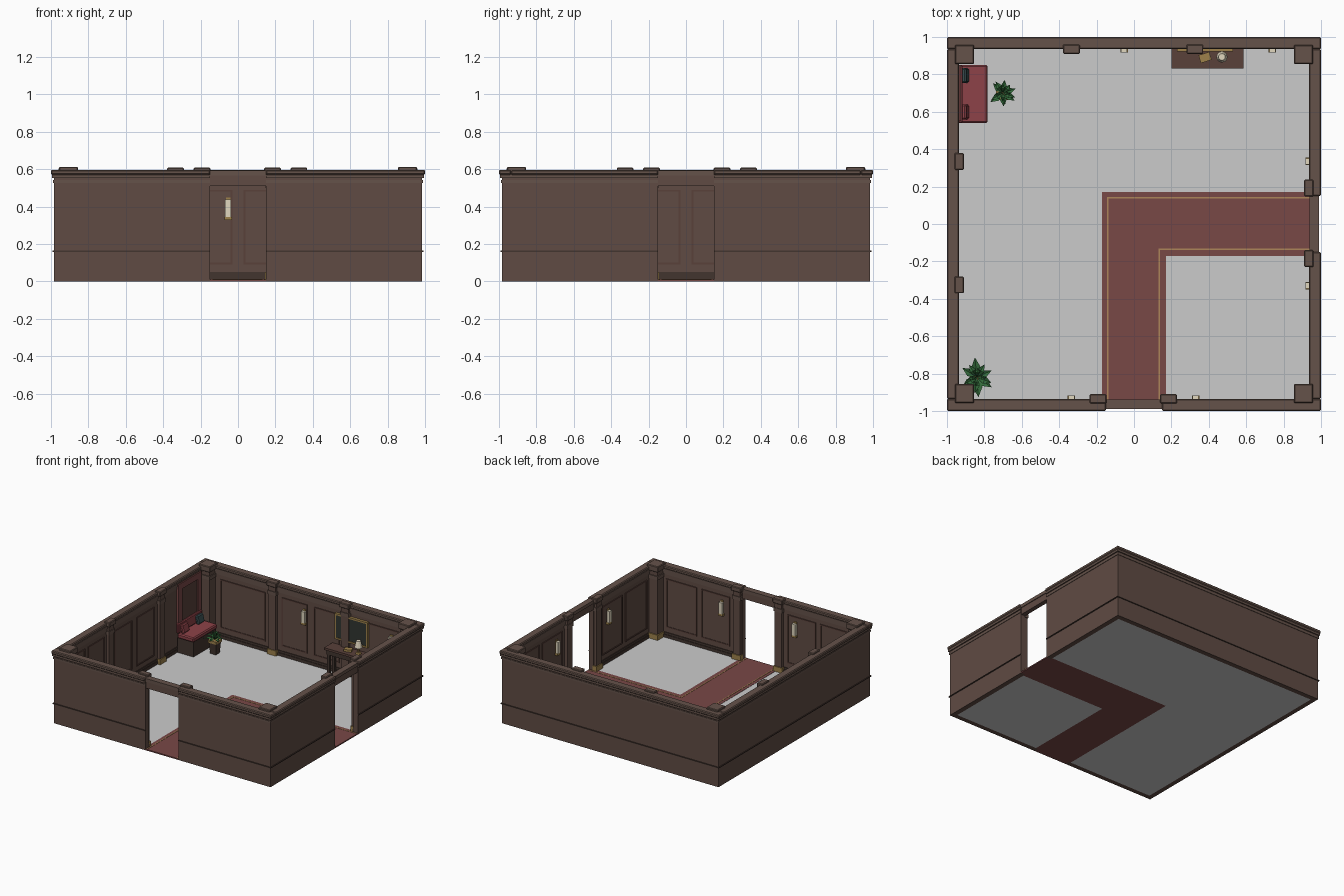
import bpy, bmesh, math, random
from mathutils import Matrix, Vector

if "Cube" in bpy.data.objects:
    bpy.data.objects.remove(bpy.data.objects["Cube"])
random.seed(4)

def material(name, *rgb):
    m = bpy.data.materials.new(name)
    m.diffuse_color = (*rgb, 1)
    m.use_nodes = True
    m.node_tree.nodes["Principled BSDF"].inputs["Base Color"].default_value = m.diffuse_color
    return m

WOOD = material("wood", .115, .070, .057)
TRIM = material("trim", .130, .085, .068)
DARK = material("dark_wood", .055, .035, .028)
PANEL = material("panel", .10, .052, .042)
GOLD = material("gold", .34, .22, .07)
CARPET = material("carpet", .19, .065, .062)
EDGE = material("carpet_edge", .42, .24, .10)
RED = material("red_cloth", .27, .055, .065)
TEAL = material("teal_cloth", .04, .075, .08)
CANVAS = material("canvas", .03, .035, .03)
CREAM = material("cream", .75, .68, .52)
LEAF = material("leaf", .035, .15, .045)

def finish(name, bm, mat, bevel=0):
    bmesh.ops.recalc_face_normals(bm, faces=bm.faces)
    me = bpy.data.meshes.new(name)
    bm.to_mesh(me)
    bm.free()
    ob = bpy.data.objects.new(name, me)
    bpy.context.collection.objects.link(ob)
    if mat:
        me.materials.append(mat)
    if bevel:
        b = ob.modifiers.new("bevel", 'BEVEL')
        b.width, b.segments = bevel, 1
    return ob

def boxes(name, spans, mat, bevel=0):
    # each span is x0, x1, y0, y1, z0, z1
    bm = bmesh.new()
    for x0, x1, y0, y1, z0, z1 in spans:
        m = Matrix.Translation(((x0+x1)/2, (y0+y1)/2, (z0+z1)/2)) @ Matrix.Diagonal((abs(x1-x0), abs(y1-y0), z1-z0, 1))
        bmesh.ops.create_cube(bm, size=1, matrix=m)
    return finish(name, bm, mat, bevel)

def cone(name, x, y, z0, z1, r0, r1, mat, sides=12, turn=0):
    bm = bmesh.new()
    bmesh.ops.create_cone(bm, cap_ends=True, segments=sides, radius1=r0, radius2=r1, depth=z1-z0,
                          matrix=Matrix.Translation((x, y, (z0+z1)/2)) @ Matrix.Rotation(turn, 4, 'Z'))
    return finish(name, bm, mat)

def on(side, u0, u1, d0, d1, z0, z1):
    # u runs along the wall, d is the distance out from the centre
    s = -1 if side in ("front", "left") else 1
    if side in ("front", "back"):
        return (u0, u1, s*d0, s*d1, z0, z1)
    return (s*d0, s*d1, u0, u1, z0, z1)

DOOR = .15
SIDES = {"front": True, "right": True, "back": False, "left": False}

def run(side, d0, d1, z0, z1, gap=True):
    e = d1 if side in ("front", "back") else d0
    if SIDES[side] and gap:
        return [on(side, -e, -DOOR, d0, d1, z0, z1), on(side, DOOR, e, d0, d1, z0, z1)]
    return [on(side, -e, e, d0, d1, z0, z1)]

# floor and L-shaped carpet
boxes("floor", [(-.945, -.17, -.945, .945, 0, .008), (-.17, .945, .17, .945, 0, .008),
                (.17, .945, -.945, -.17, 0, .008)], None)
boxes("carpet", [(-.17, .17, -.945, .17, 0, .01), (.17, .945, -.17, .17, 0, .01),
                 (-DOOR, DOOR, -.985, -.945, 0, .01), (.945, .985, -DOOR, DOOR, 0, .01)], CARPET)
boxes("carpet_stripe", [(-.145, -.137, -.98, .145, .008, .012), (-.137, .98, .137, .145, .008, .012),
                        (.132, .14, -.98, -.132, .008, .012), (.14, .98, -.14, -.132, .008, .012)], EDGE)

# walls with skirting, rails, crown and door heads
for s, door in SIDES.items():
    boxes(s+"_wall", run(s, .945, .985, 0, .572), WOOD)
    boxes(s+"_outer_rail", run(s, .983, .992, .158, .165), DARK)
    boxes(s+"_outer_crown", run(s, .983, .989, .527, .543) + run(s, .983, .994, .553, .572), TRIM)
    boxes(s+"_wall_cap", run(s, .935, 1.0, .57, .597), TRIM, .006)
    boxes(s+"_inner_crown", run(s, .935, .947, .548, .572) + run(s, .94, .946, .525, .548), TRIM)
    boxes(s+"_skirting", run(s, .936, .947, .006, .032) + run(s, .94, .946, .032, .05), DARK)
    if door:
        boxes(s+"_door_head", [on(s, -DOOR, DOOR, .945, .982, .51, .565)], WOOD)
        boxes(s+"_door_head_cap", [on(s, -DOOR, DOOR, .938, .988, .565, .592)], TRIM)

# pilasters
spots = {"front": (-.192, .185), "right": (-.185, .192), "back": (-.335, .325), "left": (-.325, .335)}
for s, us in spots.items():
    boxes(s+"_pilaster_shaft", [on(s, u-.033, u+.033, .921, .95, .01, .575) for u in us], WOOD)
    boxes(s+"_pilaster_collar", [on(s, u-.039, u+.039, .916, .95, .50, .53) for u in us], TRIM)
    boxes(s+"_pilaster_cap", [on(s, u-.045, u+.045, .91, .96, .568, .608) for u in us], TRIM, .005)
    boxes(s+"_pilaster_base", [on(s, u-.04, u+.04, .914, .95, .004, .05) for u in us], GOLD)

# corner pillars
for sx in (-1, 1):
    for sy in (-1, 1):
        def corner(a, b, z0, z1):
            return [(sx*a, sx*b, sy*a, sy*b, z0, z1)]
        boxes("corner_pillar_shaft", corner(.867, .95, .01, .575), WOOD)
        boxes("corner_pillar_collar", corner(.86, .95, .50, .53), TRIM)
        boxes("corner_pillar_cap", corner(.855, .957, .565, .613), TRIM, .005)
        boxes("corner_pillar_base", corner(.858, .95, .002, .05), GOLD)

def frame(name, side, u0, u1, z0, z1, w, d0, d1, mat):
    boxes(name, [on(side, u0, u0+w, d0, d1, z0, z1), on(side, u1-w, u1, d0, d1, z0, z1),
                 on(side, u0+w, u1-w, d0, d1, z0, z0+w), on(side, u0+w, u1-w, d0, d1, z1-w, z1)], mat)

# wall panels
bays = {"front": [(-.84, -.56), (-.52, -.26), (.26, .52), (.56, .84)],
        "right": [(-.84, -.56), (-.52, -.26), (.26, .52), (.56, .84)],
        "back": [(-.82, -.41), (-.26, -.03), (.03, .26), (.40, .82)],
        "left": [(-.83, -.64), (-.60, -.39), (-.26, -.03), (.03, .26)]}
for s, spans in bays.items():
    for u0, u1 in spans:
        frame(s+"_panel_moulding", s, u0, u1, .09, .49, .01, .939, .946, PANEL)
        boxes(s+"_panel_field", [on(s, u0+.01, u1-.01, .943, .946, .10, .48)], WOOD)

# wall lamps
for s, us in {"back": (-.053, .74), "right": (-.33, .335), "front": (-.335, .33)}.items():
    for u in us:
        boxes("sconce_bracket", [on(s, u-.02, u+.02, .918, .946, .328, .345),
                                 on(s, u-.012, u+.012, .936, .946, .345, .45)], GOLD)
        boxes("sconce_shade", [on(s, u-.016, u+.016, .916, .938, .345, .438)], CREAM)

# framed picture above the console
frame("picture_frame", "back", .23, .53, .29, .50, .013, .922, .944, GOLD)
boxes("picture_canvas", [on("back", .24, .52, .928, .944, .30, .49)], CANVAS)

# console table with book and lamp
boxes("console_top", [(.2, .585, .832, .94, .225, .243)], PANEL)
boxes("console_apron", [(.215, .57, .845, .935, .185, .225)], DARK)
boxes("console_leg", [(x, x+.022, y, y+.022, .008, .19) for x in (.217, .546) for y in (.847, .91)], DARK)
book = boxes("book", [(-.03, .03, -.022, .022, 0, .018)], GOLD)
book.location, book.rotation_euler = (.38, .89, .243), (0, 0, .3)
cone("table_lamp_base", .47, .893, .243, .255, .022, .018, GOLD)
cone("table_lamp_stem", .47, .893, .255, .30, .007, .007, GOLD, 8)
cone("table_lamp_shade", .47, .893, .295, .35, .03, .018, CREAM)

# bench seat with cushions and wall hanging
boxes("bench_base", [(-.935, -.79, .55, .84, .008, .13)], DARK)
boxes("bench_cushion", [(-.93, -.782, .54, .85, .13, .168)], RED, .008)
boxes("bench_back", [(-.94, -.918, .54, .85, .168, .25)], RED, .006)
for name, y, mat in (("teal_pillow", .795, TEAL), ("red_pillow", .60, RED)):
    p = boxes(name, [(-.014, .014, -.04, .04, 0, .07)], mat, .008)
    p.location, p.rotation_euler = (-.895, y, .166), (0, -.25, 0)
frame("wall_hanging_border", "left", .55, .85, .19, .565, .05, .925, .944, CARPET)
boxes("wall_hanging_centre", [on("left", .60, .80, .932, .944, .24, .515)], PANEL)

# potted plants
def plant(x, y, size, rim):
    cone("plant_pot", x, y, .008, rim-.02, .036, .046, DARK, 4, math.pi/4)
    cone("plant_pot_rim", x, y, rim-.022, rim, .052, .052, GOLD, 4, math.pi/4)
    bm = bmesh.new()
    for n, lift, reach in ((6, .45, 1), (5, 1.0, .85), (4, 1.5, .55)):
        for i in range(n):
            a = 2*math.pi*i/n + lift + random.uniform(-.2, .2)
            r = size*reach*random.uniform(.85, 1.1)
            out, side = Vector((math.cos(a), math.sin(a), 0)), Vector((-math.sin(a), math.cos(a), 0))
            up = Vector((0, 0, size*.55*lift))
            root = Vector((x, y, rim-.005))
            mid = root + out*r*.5 + up
            pts = [root, mid + side*r*.24, root + out*r + up*.75, mid - side*r*.24, mid - Vector((0, 0, r*.12))]
            v = [bm.verts.new(p) for p in pts]
            for f in ((0, 1, 4), (1, 2, 4), (2, 3, 4), (3, 0, 4)):
                bm.faces.new([v[k] for k in f])
    finish("plant_leaves", bm, LEAF)

plant(-.70, .70, .08, .12)
plant(-.84, -.82, .10, .13)
